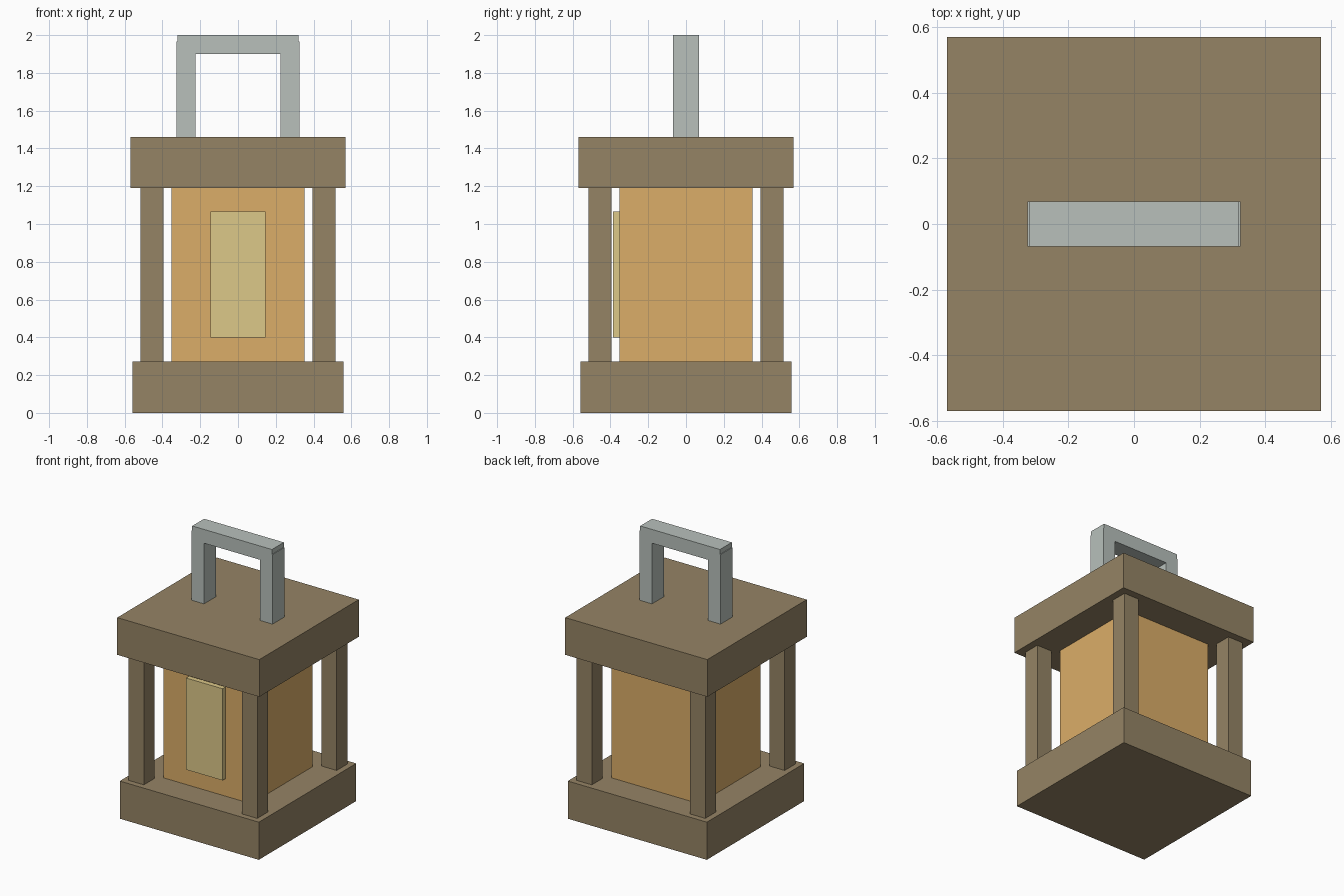
import bpy

if "Cube" in bpy.data.objects:
    bpy.data.objects.remove(bpy.data.objects["Cube"])


def material(name, rgb):
    mat = bpy.data.materials.new(name)
    mat.diffuse_color = (*rgb, 1.0)
    mat.use_nodes = True
    mat.node_tree.nodes["Principled BSDF"].inputs["Base Color"].default_value = mat.diffuse_color
    return mat


def box(name, lo, hi, mat):
    """Axis-aligned box between two corners."""
    centre = [(a + b) / 2 for a, b in zip(lo, hi)]
    size = [b - a for a, b in zip(lo, hi)]
    bpy.ops.mesh.primitive_cube_add(size=1, location=centre)
    ob = bpy.context.object
    ob.name = name
    ob.scale = size
    bpy.ops.object.transform_apply(location=False, rotation=False, scale=True)
    ob.data.materials.append(mat)
    return ob


wood = material("wood", (0.30, 0.23, 0.13))
glow = material("amber_glow", (0.71, 0.42, 0.14))
pale = material("pale_glow", (0.72, 0.58, 0.25))
metal = material("metal", (0.48, 0.53, 0.50))

BASE_TOP, ROOF_BOTTOM, ROOF_TOP = 0.273, 1.19, 1.46

# Base and roof slabs
box("base", (-0.558, -0.558, 0), (0.558, 0.558, BASE_TOP), wood)
box("roof", (-0.57, -0.57, ROOF_BOTTOM), (0.57, 0.57, ROOF_TOP), wood)

# Glowing core with a raised panel on the front
box("glowing_core", (-0.352, -0.352, BASE_TOP), (0.352, 0.352, ROOF_BOTTOM), glow)
box("front_panel", (-0.146, -0.386, 0.40), (0.146, -0.352, 1.065), pale)

# Four corner posts
for sx, x in (("left", -0.455), ("right", 0.455)):
    for sy, y in (("front", -0.455), ("back", 0.455)):
        box(f"{sy}_{sx}_post", (x - 0.061, y - 0.061, BASE_TOP),
            (x + 0.061, y + 0.061, ROOF_BOTTOM), wood)

# Carrying handle: two uprights and a crossbar
for side, x in (("left", -0.275), ("right", 0.275)):
    box(f"{side}_handle_upright", (x - 0.05, -0.068, ROOF_TOP),
        (x + 0.05, 0.068, 1.965), metal)
box("handle_crossbar", (-0.32, -0.068, 1.90), (0.32, 0.068, 2.0), metal)
